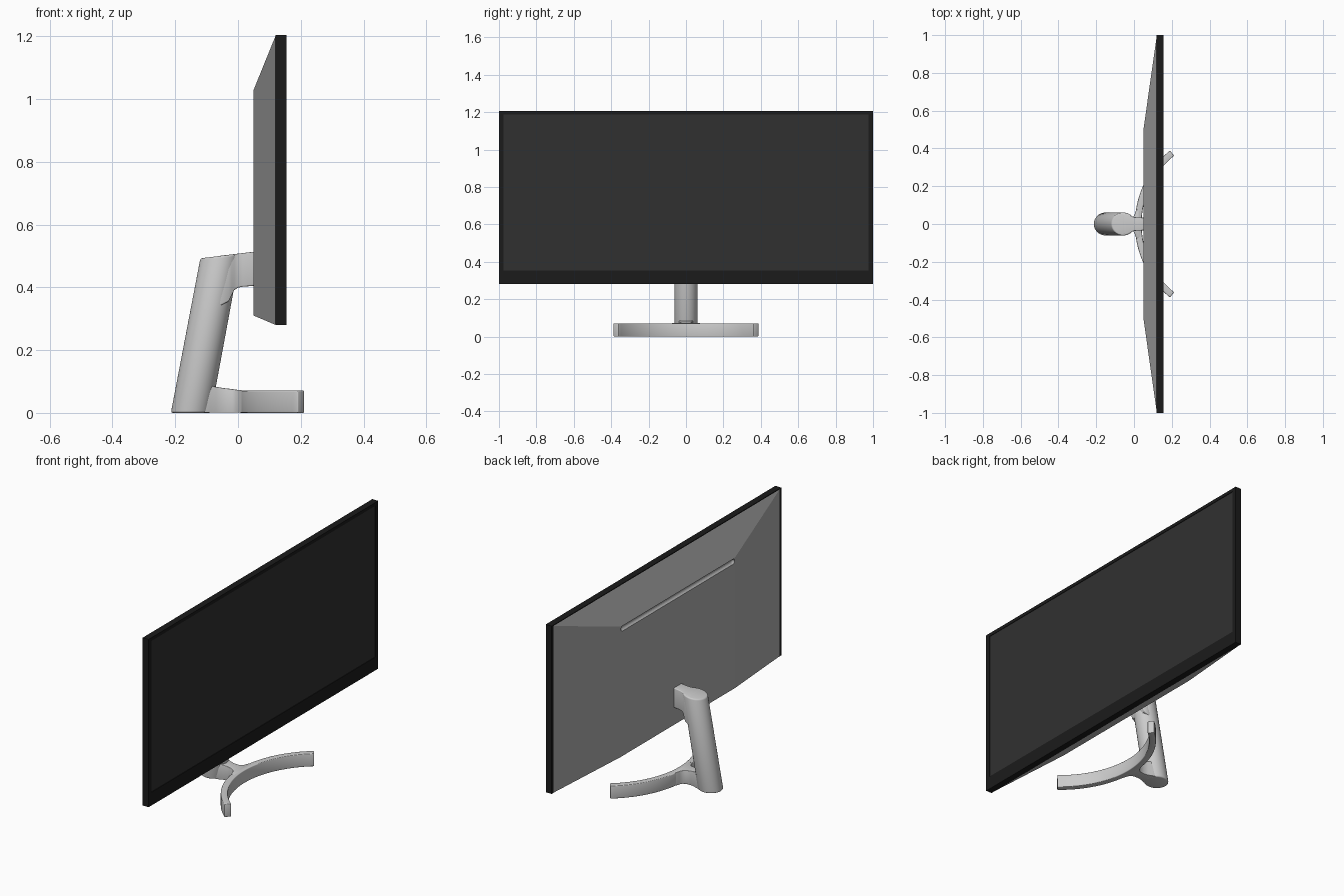
import bpy, bmesh, math
from mathutils import Matrix

if "Cube" in bpy.data.objects:
    bpy.data.objects.remove(bpy.data.objects["Cube"])


def material(name, v):
    m = bpy.data.materials.new(name)
    m.diffuse_color = (v, v, v, 1)
    m.use_nodes = True
    m.node_tree.nodes["Principled BSDF"].inputs["Base Color"].default_value = m.diffuse_color
    return m


def finish(name, bm, mat=None, bevel=0, smooth=False):
    bmesh.ops.recalc_face_normals(bm, faces=bm.faces)
    me = bpy.data.meshes.new(name)
    bm.to_mesh(me)
    bm.free()
    ob = bpy.data.objects.new(name, me)
    bpy.context.collection.objects.link(ob)
    if mat:
        me.materials.append(mat)
    bpy.ops.object.select_all(action='DESELECT')
    ob.select_set(True)
    bpy.context.view_layer.objects.active = ob
    if bevel:
        b = ob.modifiers.new("bevel", 'BEVEL')
        b.width, b.segments = bevel, 3
        b.limit_method, b.angle_limit = 'ANGLE', math.radians(50)
        bpy.ops.object.modifier_apply(modifier=b.name)
    if smooth:
        bpy.ops.object.shade_smooth_by_angle(angle=math.radians(35))
    return ob


def loft(name, rings, **kw):
    """Skin a row of equal-length closed rings and cap both ends."""
    bm = bmesh.new()
    rows = [[bm.verts.new(p) for p in r] for r in rings]
    for a, b in zip(rows, rows[1:]):
        for i in range(len(a)):
            j = (i + 1) % len(a)
            bm.faces.new((a[i], a[j], b[j], b[i]))
    bm.faces.new(rows[0])
    bm.faces.new(rows[-1])
    return finish(name, bm, **kw)


def rect(x, w, z0, z1):
    return [(x, -w, z0), (x, w, z0), (x, w, z1), (x, -w, z1)]


shell_mat = material("shell_grey", 0.42)
frame_mat = material("frame_black", 0.011)
panel_mat = material("panel_dark", 0.03)

# Display: tapered back shell, bezel frame with recess, dark panel
shell = loft("back_shell", [rect(0.05, 0.5, 0.31, 1.03), rect(0.121, 1, 0.28, 1.205)], mat=shell_mat)
loft("screen_frame", [rect(0.119, 1, 0.28, 1.205), rect(0.155, 1, 0.28, 1.205),
                      rect(0.155, 0.975, 0.353, 1.187), rect(0.150, 0.975, 0.353, 1.187)], mat=frame_mat)
loft("screen_panel", [rect(0.145, 0.975, 0.353, 1.187), rect(0.152, 0.975, 0.353, 1.187)], mat=panel_mat)

# Long rounded vent groove cut along the top of the back
bm = bmesh.new()
bmesh.ops.create_uvsphere(bm, u_segments=24, v_segments=13, radius=0.014,
                          matrix=Matrix.Rotation(math.pi / 2, 4, 'X'))
for v in bm.verts:
    v.co.y += math.copysign(0.48, v.co.y)
    v.co.x += 0.05
    v.co.z += 1.0125
cutter = finish("groove_cutter", bm)
cutter.hide_render = True
bpy.context.view_layer.objects.active = shell
mod = shell.modifiers.new("groove", 'BOOLEAN')
mod.object, mod.operation, mod.solver = cutter, 'DIFFERENCE', 'EXACT'
bpy.ops.object.modifier_apply(modifier=mod.name)
bpy.data.objects.remove(cutter)


# Leaning round column with a sloped top
def top_z(x):
    return 0.507 + 0.12 * x


def column_ring(top):
    ring = []
    for i in range(48):
        a = 2 * math.pi * i / 48
        x = -0.15 + 0.064 * math.cos(a)
        z = 0
        if top:
            x += 0.094
            z = top_z(x)
        ring.append((x, 0.061 * math.sin(a), z))
    return ring


loft("stand_column", [column_ring(False), column_ring(True)], bevel=0.007, smooth=True)

# Neck flaring out of the column head to the back shell
neck = [(-0.06, 0.056, 0.34), (-0.03, 0.051, 0.355), (-0.02, 0.047, 0.375), (-0.012, 0.042, 0.391),
        (0.0, 0.037, 0.399), (0.015, 0.035, 0.402), (0.06, 0.034, 0.406)]
loft("stand_neck", [rect(x, w, z, top_z(x) + 0.0005) for x, w, z in neck], bevel=0.004, smooth=True)

# Curved foot: an arc opening to the front of the screen
foot = []
for i in range(41):
    a = math.radians(-51 + 102 * i / 40)
    foot.append([(0.505 - r * math.cos(a), r * math.sin(a), z)
                 for r, z in ((0.5, 0), (0.5, 0.071), (0.465, 0.071), (0.465, 0))])
loft("stand_foot", foot, bevel=0.004, smooth=True)

# Bridge joining column and foot, flaring at both ends
bridge = [(-0.13, 0.05, 0.09), (-0.09, 0.04, 0.087), (-0.07, 0.031, 0.083), (-0.045, 0.027, 0.079),
          (-0.02, 0.029, 0.076), (-0.005, 0.037, 0.074), (0.004, 0.052, 0.073), (0.012, 0.078, 0.072),
          (0.03, 0.07, 0.0715)]
loft("foot_bridge", [rect(x, w, 0.0005, z) for x, w, z in bridge], bevel=0.003, smooth=True)
